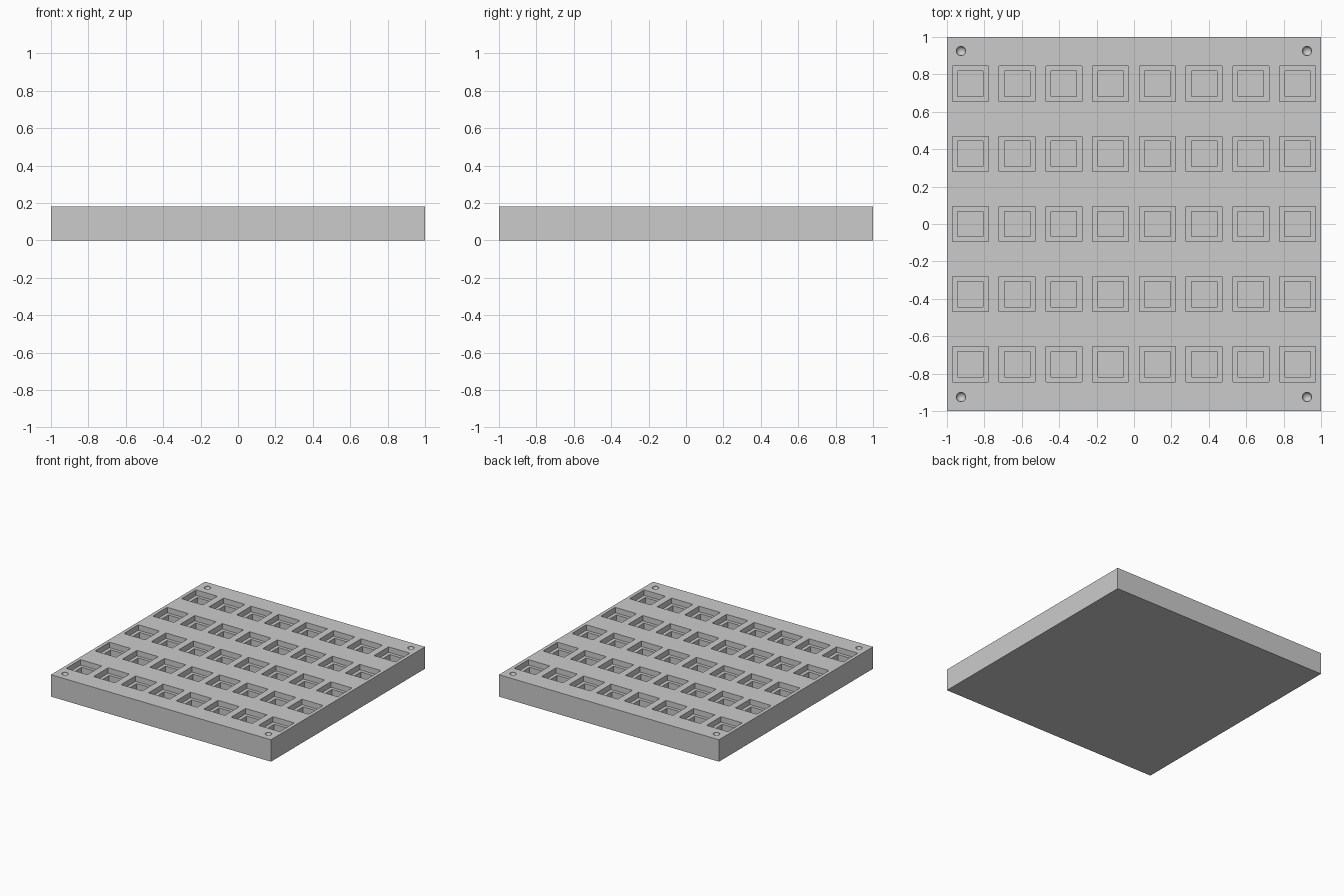
import bpy, bmesh
from mathutils import Matrix, Vector

if "Cube" in bpy.data.objects:
    bpy.data.objects.remove(bpy.data.objects["Cube"])

HEIGHT = 0.18
COLS = [-0.875 + 0.25 * i for i in range(8)]
ROWS = [-0.75 + 0.375 * j for j in range(5)]
CELLS = [(x, y) for x in COLS for y in ROWS]
CORNERS = [(sx * 0.925, sy * 0.925) for sx in (-1, 1) for sy in (-1, 1)]


def add_box(bm, x, y, z0, z1, sx, sy):
    m = Matrix.LocRotScale(Vector((x, y, (z0 + z1) / 2)), None, Vector((sx, sy, z1 - z0)))
    bmesh.ops.create_cube(bm, size=1, matrix=m)


def make_object(name, bm):
    mesh = bpy.data.meshes.new(name)
    bm.to_mesh(mesh)
    bm.free()
    obj = bpy.data.objects.new(name, mesh)
    bpy.context.collection.objects.link(obj)
    return obj


def cut(target, bm):
    # Subtract a set of separate solids and bake the result
    cutter = make_object("cutter", bm)
    cutter.hide_render = True
    mod = target.modifiers.new("cut", 'BOOLEAN')
    mod.operation, mod.solver, mod.object = 'DIFFERENCE', 'EXACT', cutter
    bpy.context.view_layer.objects.active = target
    bpy.ops.object.modifier_apply(modifier=mod.name)
    bpy.data.objects.remove(cutter)


# Square plate
bm = bmesh.new()
add_box(bm, 0, 0, 0, HEIGHT, 2, 2)
plate = make_object("tray_plate", bm)

# Wide shallow recesses, then narrower wells in their floors
for sx, sy, floor in ((0.193, 0.188, HEIGHT - 0.045), (0.136, 0.136, HEIGHT - 0.10)):
    bm = bmesh.new()
    for x, y in CELLS:
        add_box(bm, x, y, floor, HEIGHT + 0.05, sx, sy)
    cut(plate, bm)

# Round dimples in the four corners
bm = bmesh.new()
for x, y in CORNERS:
    bmesh.ops.create_uvsphere(bm, u_segments=12, v_segments=9, radius=0.026,
                              matrix=Matrix.Translation((x, y, HEIGHT)))
cut(plate, bm)

# Plain grey finish
grey = bpy.data.materials.new("grey")
grey.diffuse_color = (0.6, 0.6, 0.6, 1)
grey.use_nodes = True
grey.node_tree.nodes["Principled BSDF"].inputs["Base Color"].default_value = grey.diffuse_color
plate.data.materials.clear()
plate.data.materials.append(grey)
for p in plate.data.polygons:
    p.material_index = 0
